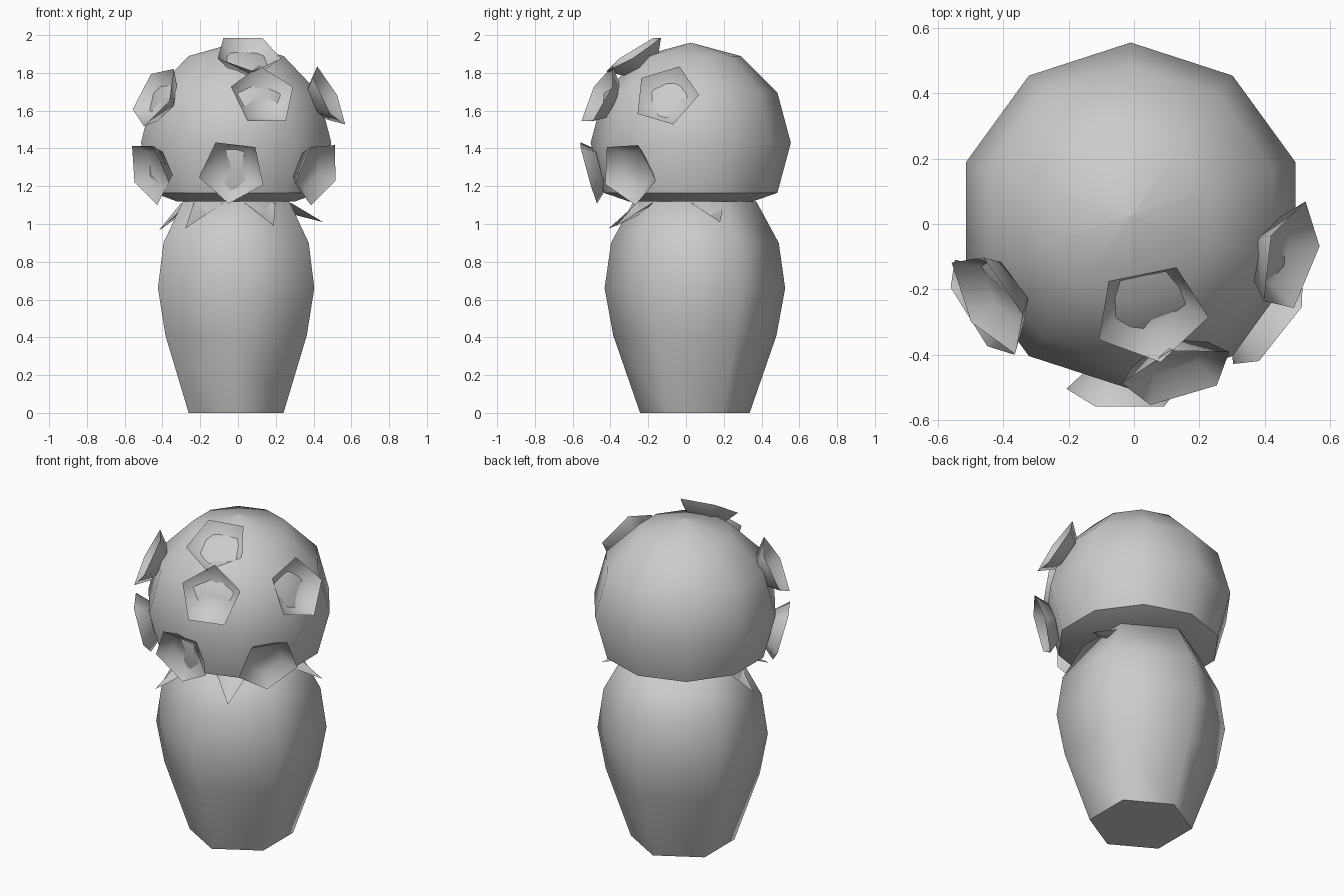
import bpy, bmesh
from math import sin, cos, pi, radians, atan2
from mathutils import Vector

if "Cube" in bpy.data.objects:
    bpy.data.objects.remove(bpy.data.objects["Cube"])


def make(name, verts, faces, angle=None):
    me = bpy.data.meshes.new(name)
    me.from_pydata([tuple(v) for v in verts], [], faces)
    bm = bmesh.new()
    bm.from_mesh(me)
    bmesh.ops.recalc_face_normals(bm, faces=bm.faces)
    bm.to_mesh(me)
    bm.free()
    ob = bpy.data.objects.new(name, me)
    bpy.context.collection.objects.link(ob)
    bpy.context.view_layer.objects.active = ob
    bpy.ops.object.select_all(action='DESELECT')
    ob.select_set(True)
    bpy.ops.object.shade_smooth_by_angle(angle=radians(angle or 50))
    return ob


def lathe(name, profile, sides, cx, cy, angle):
    # rings of (radius, z), first vertex on +y, closed by end caps
    verts = [(cx + r * sin(2 * pi * i / sides), cy + r * cos(2 * pi * i / sides), z)
             for r, z in profile for i in range(sides)]
    faces = []
    for k in range(len(profile) - 1):
        for i in range(sides):
            j = (i + 1) % sides
            faces.append((k * sides + i, k * sides + j, (k + 1) * sides + j, (k + 1) * sides + i))
    faces.append(tuple(range(sides)))
    faces.append(tuple(range((len(profile) - 1) * sides, len(profile) * sides)))
    return make(name, verts, faces, angle)


# six-sided vase
lathe("vase", [(0.29, 0), (0.432, 0.41), (0.478, 0.66), (0.444, 0.9), (0.325, 1.12)], 6, -0.01, 0.047, 70)

# ten-sided dome with flattened underside
C = Vector((-0.01, 0.025, 1.43))
R = 0.53
dome = [(0.33, 1.12)] + [(R * cos(radians(a)), C.z + R * sin(radians(a))) for a in (-30, 0, 30, 60)]
dome.append((0.001, C.z + R))
lathe("flower_dome", dome, 10, C.x, C.y, 50)


# five-sided cup blossoms facing out from the dome
def blossom(name, center, roll):
    n = (Vector(center) - C).normalized()
    u = Vector((0, 0, 1)).cross(n).normalized()
    v = n.cross(u)
    verts = []
    for r, d in ((0.18, 0.565), (0.115, 0.495)):
        for i in range(5):
            a = radians(roll) + 2 * pi * i / 5
            verts.append(C + n * d + (u * sin(a) + v * cos(a)) * r)
    verts.append(C + n * 0.505)
    faces = [(i, (i + 1) % 5, 5 + (i + 1) % 5, 5 + i) for i in range(5)]
    faces += [(5 + i, 5 + (i + 1) % 5, 10) for i in range(5)]
    make(name, verts, faces, 80)


blossoms = [((0.05, -0.27, 1.90), 36), ((0.13, -0.45, 1.67), 0), ((-0.43, -0.23, 1.67), 28),
            ((0.46, -0.10, 1.67), 17), ((-0.45, -0.25, 1.28), 36), ((-0.03, -0.52, 1.28), -29),
            ((0.40, -0.29, 1.28), 33)]
for k, (c, roll) in enumerate(blossoms):
    blossom(f"blossom_{k + 1}", c, roll)


# folded pointed leaves drooping from under the dome
def leaf(name, tip):
    tip = Vector(tip)
    out = Vector((tip.x - C.x, tip.y - C.y, 0)).normalized()
    side = Vector((-out.y, out.x, 0))
    mid = Vector((C.x, C.y, 1.11)) + out * 0.28
    root = Vector((C.x, C.y, 1.12)) + out * 0.18
    verts = [root, mid + side * 0.09, tip, mid - side * 0.09, mid + Vector((0, 0, -0.05))]
    make(name, verts, [(0, 1, 4), (1, 2, 4), (2, 3, 4), (3, 0, 4)], 60)


for k, t in enumerate([(-0.42, -0.06, 0.965), (-0.28, -0.41, 0.975), (0.19, -0.37, 0.99), (0.45, 0.18, 1.01)]):
    leaf(f"leaf_{k + 1}", t)
